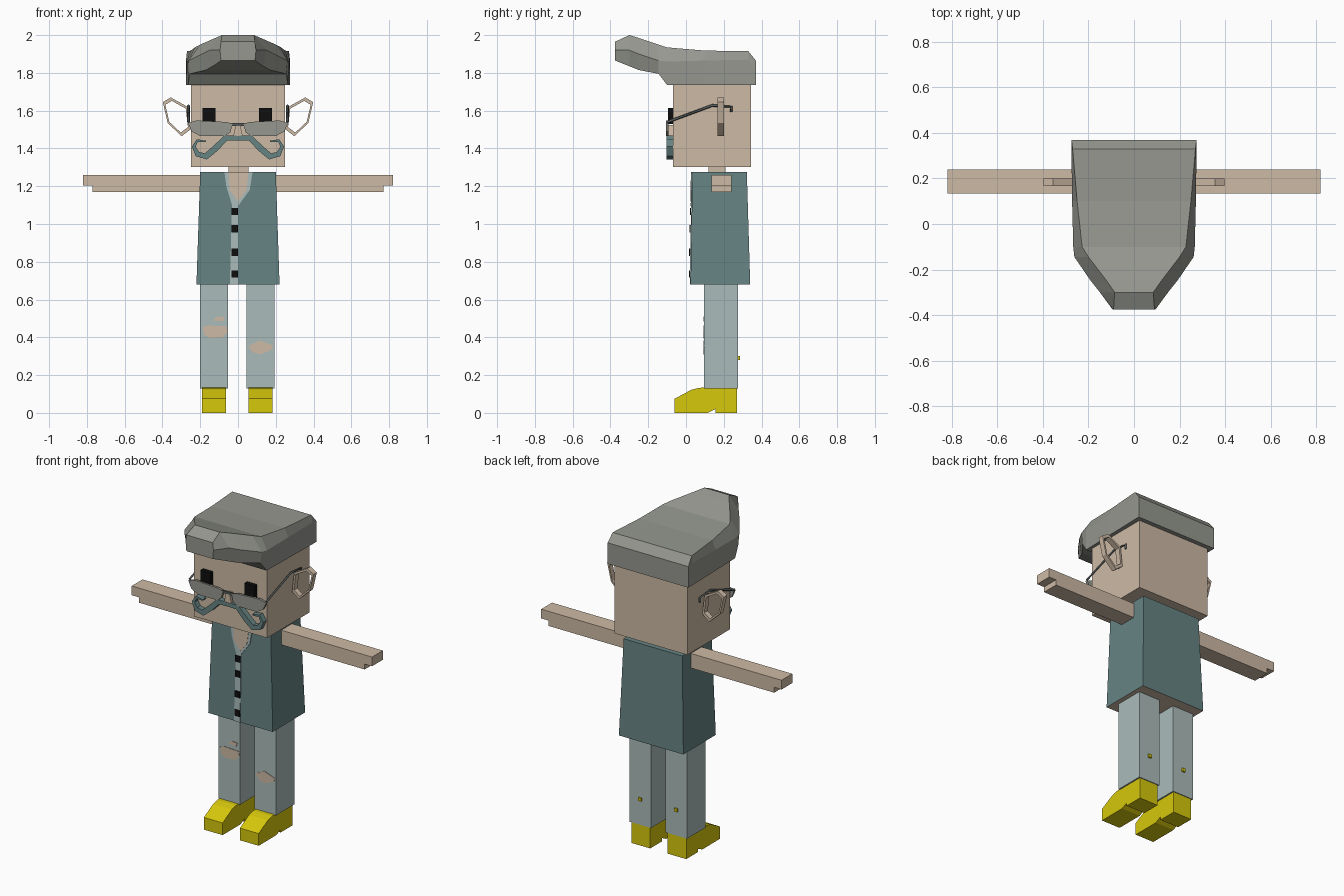
import bpy
import bmesh
from mathutils import Vector

if "Cube" in bpy.data.objects:
    bpy.data.objects.remove(bpy.data.objects["Cube"], do_unlink=True)


def material(name, rgb):
    lin = [((c / 255 + 0.055) / 1.055) ** 2.4 if c > 10 else c / 255 / 12.92 for c in rgb]
    m = bpy.data.materials.new(name)
    m.use_nodes = True
    m.diffuse_color = (*lin, 1)
    m.node_tree.nodes["Principled BSDF"].inputs["Base Color"].default_value = (*lin, 1)
    return m


SKIN = material("skin", (205, 186, 165))
TEAL = material("dark_teal", (103, 131, 131))
PALE = material("pale_denim", (170, 187, 186))
YELLOW = material("yellow", (215, 200, 12))
HAIR = material("hair_grey", (149, 151, 143))
BLACK = material("black", (14, 14, 14))
FRAME = material("frame_grey", (85, 90, 90))


def loft(name, rings, *mats, loop=False):
    """Skin a series of equal rings; cap the ends unless looped."""
    bm = bmesh.new()
    vs = [[bm.verts.new(p) for p in ring] for ring in rings]
    n = len(vs[0])
    pairs = list(zip(vs, vs[1:])) + ([(vs[-1], vs[0])] if loop else [])
    for a, b in pairs:
        for i in range(n):
            j = (i + 1) % n
            bm.faces.new((a[i], a[j], b[j], b[i]))
    if not loop:
        bm.faces.new(vs[0])
        bm.faces.new(vs[-1])
    bmesh.ops.recalc_face_normals(bm, faces=bm.faces)
    mesh = bpy.data.meshes.new(name)
    bm.to_mesh(mesh)
    bm.free()
    for m in mats:
        mesh.materials.append(m)
    ob = bpy.data.objects.new(name, mesh)
    bpy.context.collection.objects.link(ob)
    return ob


def plate(name, pts, y0, y1, mat, lean=0.0):
    """Extrude an x-z outline along y; lean tilts it back with height."""
    return loft(name, [[(x, y + lean * z, z) for x, z in pts] for y in (y0, y1)], mat)


def box(name, x0, x1, y0, y1, z0, z1, mat):
    return plate(name, [(x0, z0), (x1, z0), (x1, z1), (x0, z1)], y0, y1, mat)


def flip(pts, s):
    return [(s * p[0], *p[1:]) for p in pts]


# Head and neck
box("head", -0.25, 0.248, -0.07, 0.343, 1.303, 1.85, SKIN)
box("neck", -0.05, 0.055, 0.12, 0.21, 1.26, 1.32, SKIN)

# Swept hair: y, then half width and height of the lower, middle and upper edges
sections = [
    (0.37, 0.275, 1.735, 0.275, 1.80, 0.275, 1.865),
    (0.33, 0.275, 1.735, 0.275, 1.87, 0.27, 1.915),
    (0.10, 0.27, 1.735, 0.272, 1.865, 0.25, 1.918),
    (-0.10, 0.265, 1.735, 0.267, 1.86, 0.228, 1.935),
    (-0.145, 0.255, 1.795, 0.262, 1.865, 0.20, 1.95),
    (-0.25, 0.17, 1.815, 0.19, 1.90, 0.12, 1.985),
    (-0.30, 0.135, 1.835, 0.15, 1.92, 0.085, 2.0),
    (-0.375, 0.09, 1.865, 0.095, 1.92, 0.09, 1.965),
]
loft("hair", [[(-a, y, za), (-b, y, zb), (-c, y, zc), (c, y, zc), (b, y, zb), (a, y, za)]
              for y, a, za, b, zb, c, zc in sections], HAIR)

# Face
plate("nose", [(-0.025, 1.465), (0.025, 1.465), (0.012, 1.525), (-0.012, 1.525)], -0.1, -0.06, SKIN)
box("glasses_bridge", -0.04, 0.04, -0.105, -0.095, 1.52, 1.535, FRAME)
ear = [(0.398, 1.645), (0.356, 1.67), (0.266, 1.62), (0.252, 1.5), (0.298, 1.465), (0.372, 1.534)]
ear_mid = Vector((0.325, 1.57))
lens = [(0.265, 1.535), (0.22, 1.548), (0.06, 1.54), (0.03, 1.53),
        (0.04, 1.485), (0.07, 1.465), (0.2, 1.465), (0.245, 1.49)]
temple = [(0.262, -0.098, 1.54), (0.262, 0.14, 1.628), (0.262, 0.24, 1.62), (0.262, 0.24, 1.592)]
whisker = [(0, 1.455, 0.012), (0.065, 1.455, 0.015), (0.12, 1.4, 0.017), (0.17, 1.358, 0.017),
           (0.215, 1.37, 0.014), (0.234, 1.41, 0.01), (0.215, 1.442, 0.007), (0.17, 1.437, 0.004)]


def moustache_half(name, s):
    mid = [Vector(p[:2]) for p in whisker]
    rings = []
    for i, p in enumerate(mid):
        t = (mid[min(i + 1, len(mid) - 1)] - mid[max(i - 1, 0)]).normalized()
        side = Vector((-t.y, t.x)) * whisker[i][2]
        a, b = p + side, p - side
        rings.append([(s * q.x, y, q.y) for q, y in ((a, -0.102), (b, -0.102), (b, -0.068), (a, -0.068))])
    loft(name, rings, TEAL)


def curve(name, pts, radius, mat):
    c = bpy.data.curves.new(name, "CURVE")
    c.dimensions = "3D"
    c.bevel_depth = radius
    c.bevel_resolution = 0
    c.use_fill_caps = True
    sp = c.splines.new("POLY")
    sp.points.add(len(pts) - 1)
    for p, co in zip(sp.points, pts):
        p.co = (*co, 1)
    c.materials.append(mat)
    bpy.context.collection.objects.link(bpy.data.objects.new(name, c))


for side, s in (("left", 1), ("right", -1)):
    rings = []
    for p in ear:
        o = Vector(p)
        q = ear_mid + (o - ear_mid) * 0.82
        rings.append([(s * v.x, y, v.y) for v, y in ((o, 0.167), (q, 0.167), (q, 0.2), (o, 0.2))])
    loft(side + "_ear", rings, SKIN, loop=True)
    plate(side + "_lens", flip(lens, s), -0.106, -0.092, HAIR)
    curve(side + "_temple", flip(temple, s), 0.007, FRAME)
    moustache_half(side + "_moustache", s)
    ex = 0.15 * s - 0.004
    box(side + "_eye", ex - 0.034, ex + 0.034, -0.096, -0.06, 1.53, 1.615, BLACK)

# Tapered vest with a skin underside
vest = loft("vest", [[(-w, f, z), (w, f, z), (w, b, z), (-w, b, z)]
                     for w, f, b, z in ((0.22, 0.024, 0.34, 0.68), (0.2, 0.034, 0.322, 1.275))], TEAL, SKIN)
for f in vest.data.polygons:
    f.material_index = int(f.normal.z < -0.5)

# Shirt placket, collar, neckline and buttons follow the slope of the vest front
LEAN = 0.0168
FRONT = 0.0125
plate("placket", [(-0.043, 0.68), (0, 0.68), (0, 1.1), (-0.032, 1.1)], FRONT - 0.004, FRONT + 0.003, PALE, LEAN)
collar = [(-0.072, 1.275), (-0.062, 1.2), (-0.03, 1.095), (0, 1.095), (0.062, 1.18), (0.077, 1.275)]
plate("collar", collar, FRONT - 0.006, FRONT + 0.003, PALE, LEAN)
neckline = [(-0.05, 1.276), (-0.045, 1.18), (0, 1.12), (0.045, 1.18), (0.056, 1.276)]
plate("neckline", neckline, FRONT - 0.008, FRONT + 0.001, SKIN, LEAN)
for i, z in enumerate((1.067, 0.975, 0.85, 0.735)):
    plate("button_%d" % (i + 1), [(-0.035, z - 0.019), (0, z - 0.019), (0, z + 0.019), (-0.035, z + 0.019)],
          FRONT - 0.01, FRONT - 0.001, BLACK, LEAN)

# Arms with a stepped hand, legs, shoes and heel tabs
arm = [(0.19, 1.17), (0.77, 1.17), (0.77, 1.203), (0.82, 1.203), (0.82, 1.26), (0.19, 1.26)]
shoe = [(-0.06, 0), (-0.06, 0.075), (0.03, 0.123), (0.07, 0.133), (0.27, 0.135), (0.27, 0),
        (0.155, 0), (0.155, 0.02), (0.115, 0)]
for side, s, cx in (("left", 1, 0.119), ("right", -1, -0.127)):
    plate(side + "_arm", flip(arm, s), 0.135, 0.24, SKIN)
    box(side + "_leg", cx - 0.073, cx + 0.073, 0.095, 0.275, 0.13, 0.69, PALE)
    loft(side + "_shoe", [[(cx + dx, y, z) for y, z in shoe] for dx in (-0.064, 0.064)], YELLOW)
    box(side + "_heel_tab", cx - 0.01, cx + 0.01, 0.27, 0.285, 0.28, 0.3, YELLOW)

# Ripped knees
rips = {
    "right_knee_rip": [(-0.187, 0.453), (-0.16, 0.463), (-0.06, 0.458), (-0.055, 0.43),
                       (-0.08, 0.4), (-0.15, 0.395), (-0.18, 0.415)],
    "right_small_rip": [(-0.135, 0.49), (-0.108, 0.511), (-0.07, 0.506), (-0.077, 0.485)],
    "left_knee_rip": [(0.055, 0.353), (0.113, 0.384), (0.185, 0.358), (0.18, 0.336), (0.12, 0.31), (0.08, 0.32)],
}
for name, pts in rips.items():
    plate(name, pts, 0.092, 0.098, SKIN)
